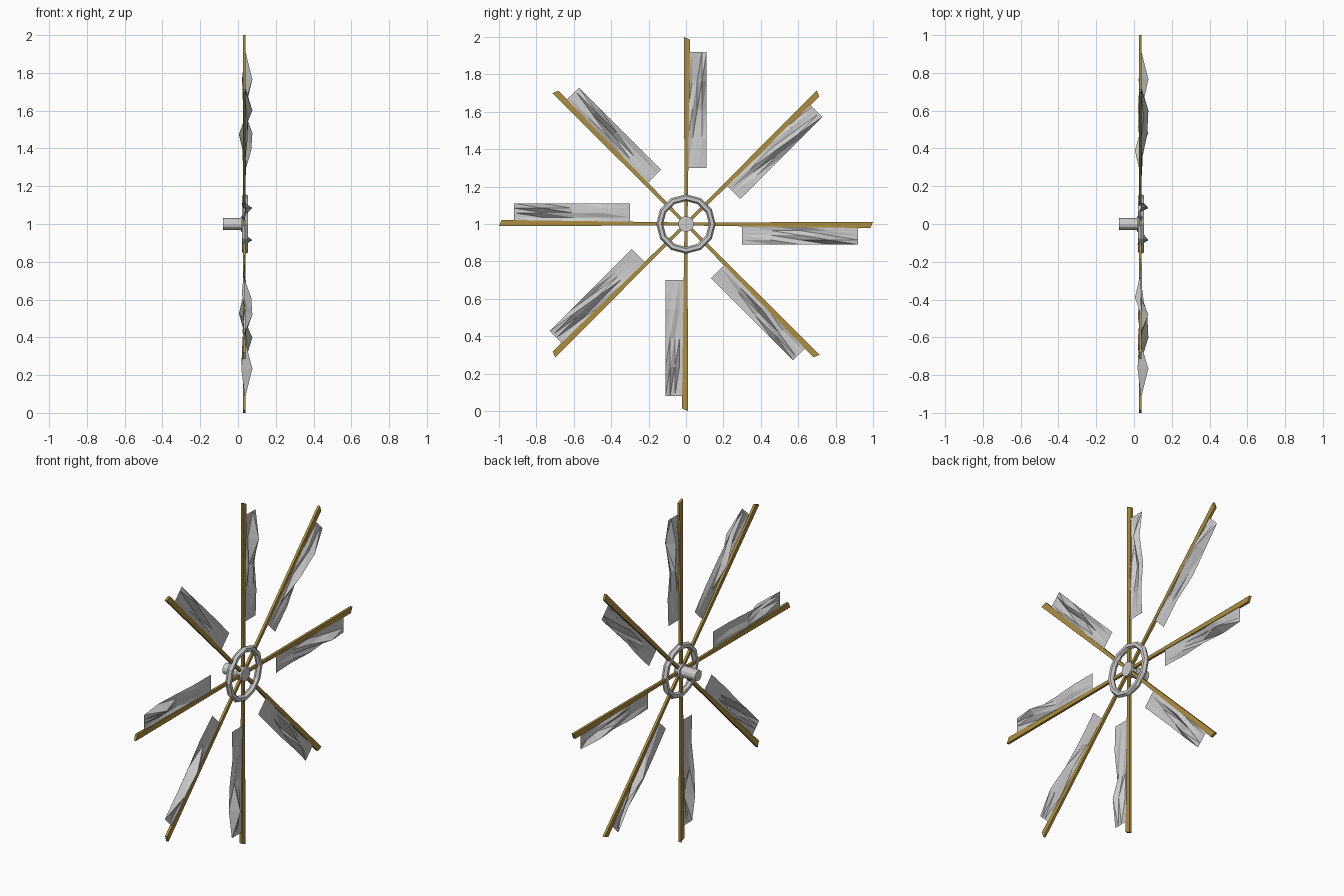
import bpy, bmesh, math, random
from mathutils import Vector

if "Cube" in bpy.data.objects:
    bpy.data.objects.remove(bpy.data.objects["Cube"])

random.seed(4)
CENTER_Z = 1.0
PLANE_X = 0.033


def material(name, color):
    m = bpy.data.materials.new(name)
    m.diffuse_color = color
    m.use_nodes = True
    m.node_tree.nodes["Principled BSDF"].inputs["Base Color"].default_value = m.diffuse_color
    return m


wood = material("golden_wood", (0.42, 0.27, 0.05, 1))


def place(x, r, t, a):
    # radial distance r and clockwise offset t at arm angle a
    return Vector((x, r * math.sin(a) + t * math.cos(a),
                   CENTER_Z + r * math.cos(a) - t * math.sin(a)))


def finish(bm, name, mat=None, fix_normals=True):
    if fix_normals:
        bmesh.ops.recalc_face_normals(bm, faces=bm.faces)
    me = bpy.data.meshes.new(name)
    bm.to_mesh(me)
    bm.free()
    ob = bpy.data.objects.new(name, me)
    bpy.context.collection.objects.link(ob)
    if mat:
        me.materials.append(mat)
    return ob


def spoke(a, i):
    # tapered bar, wider at the tip, with a slanted end
    profile = [(0.0, -0.008), (1.0, -0.011), (0.985, 0.022), (0.0, 0.008)]
    bm = bmesh.new()
    back = [bm.verts.new(place(PLANE_X - 0.007, r, t, a)) for r, t in profile]
    front = [bm.verts.new(place(PLANE_X + 0.007, r, t, a)) for r, t in profile]
    bm.faces.new(back)
    bm.faces.new(front)
    for k in range(4):
        n = (k + 1) % 4
        bm.faces.new((back[k], back[n], front[n], front[k]))
    finish(bm, f"spoke_{i}", wood)


def sail(a, i):
    # crumpled cloth: coarse grid, flat at the ends, biggest fold near the tip
    rows, cols = 5, 5
    bm = bmesh.new()
    grid = []
    for j in range(rows):
        amp = (0, 0.008, 0.018, 0.02, 0)[j]
        line = []
        for k in range(cols):
            x = PLANE_X + 0.004
            if k > 0:
                x += random.uniform(-amp, amp)
            if j == 3 and k == 3:
                x = 0.076
            if j == 2 and k == 2 and i % 2:
                x = 0.07 if i % 4 == 1 else 0.005
            line.append(bm.verts.new(place(x, 0.30 + 0.155 * j, 0.01 + 0.025 * k, a)))
        grid.append(line)
    for j in range(rows - 1):
        for k in range(cols - 1):
            p, q = grid[j][k], grid[j][k + 1]
            s, u = grid[j + 1][k + 1], grid[j + 1][k]
            bm.faces.new((p, u, s))
            bm.faces.new((p, s, q))
    finish(bm, f"sail_{i}")


def cylinder(name, radius, x0, x1):
    bpy.ops.mesh.primitive_cylinder_add(
        vertices=12, radius=radius, depth=x1 - x0,
        location=((x0 + x1) / 2, 0, CENTER_Z), rotation=(0, math.pi / 2, 0))
    bpy.context.object.name = name


# eight arms
for i in range(8):
    angle = i * math.pi / 4
    spoke(angle, i)
    sail(angle, i)

# hub and axle
cylinder("axle", 0.031, -0.08, 0.03)
cylinder("hub", 0.042, 0.015, 0.05)

# bracing ring
bpy.ops.mesh.primitive_torus_add(
    major_segments=12, minor_segments=6, major_radius=0.141, minor_radius=0.018,
    location=(0.038, 0, CENTER_Z), rotation=(0, math.pi / 2, 0))
bpy.context.object.name = "bracing_ring"
